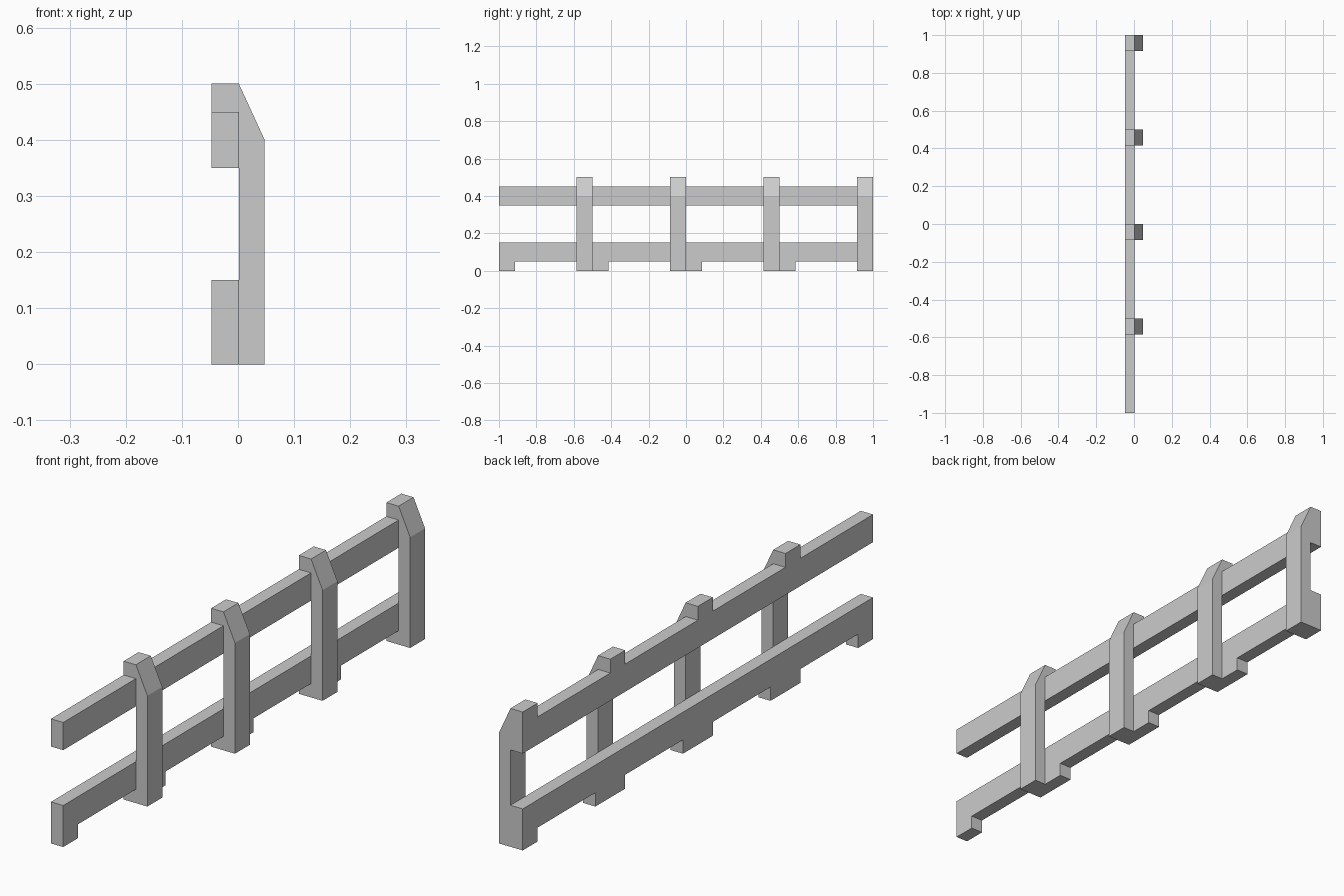
import bpy, bmesh
from mathutils import Vector

if "Cube" in bpy.data.objects:
    bpy.data.objects.remove(bpy.data.objects["Cube"])

BACK, SEAM, FRONT = -0.0475, 0.0015, 0.0475   # x planes
W = 0.085                                     # post width
POST_ENDS = (-0.5, 0.0, 0.5, 1.0)             # upper y edge of each post


def prism(name, points, direction):
    """Extrude a closed planar outline along a direction."""
    bm = bmesh.new()
    face = bm.faces.new([bm.verts.new(p) for p in points])
    new = bmesh.ops.extrude_face_region(bm, geom=[face])["geom"]
    moved = [g for g in new if isinstance(g, bmesh.types.BMVert)]
    bmesh.ops.translate(bm, verts=moved, vec=Vector(direction))
    bmesh.ops.recalc_face_normals(bm, faces=bm.faces)
    mesh = bpy.data.meshes.new(name)
    bm.to_mesh(mesh)
    bm.free()
    obj = bpy.data.objects.new(name, mesh)
    bpy.context.collection.objects.link(obj)
    return obj


def rail(name, outline):
    prism(name, [(BACK, y, z) for y, z in outline], (SEAM - BACK, 0, 0))


# Upper rail with a raised block behind every post
outline = [(-1, 0.35), (-1, 0.45)]
for y in POST_ENDS:
    outline += [(y - W, 0.45), (y - W, 0.5), (y, 0.5)]
    if y < 1:
        outline.append((y, 0.45))
outline.append((1, 0.35))
rail("upper_rail", outline)

# Lower rail with half feet at the ends and full feet between
outline = [(1, 0.15), (-1, 0.15), (-1, 0), (-1 + W, 0), (-1 + W, 0.05)]
for y in POST_ENDS[:-1]:
    outline += [(y - W, 0.05), (y - W, 0), (y + W, 0), (y + W, 0.05)]
outline += [(1 - W, 0.05), (1 - W, 0), (1, 0)]
rail("lower_rail", outline)

# Posts with sloped tops
profile = [(SEAM, 0), (FRONT, 0), (FRONT, 0.4), (SEAM, 0.5)]
for i, y in enumerate(POST_ENDS):
    prism(f"post_{i + 1}", [(x, y - W, z) for x, z in profile], (0, W, 0))
